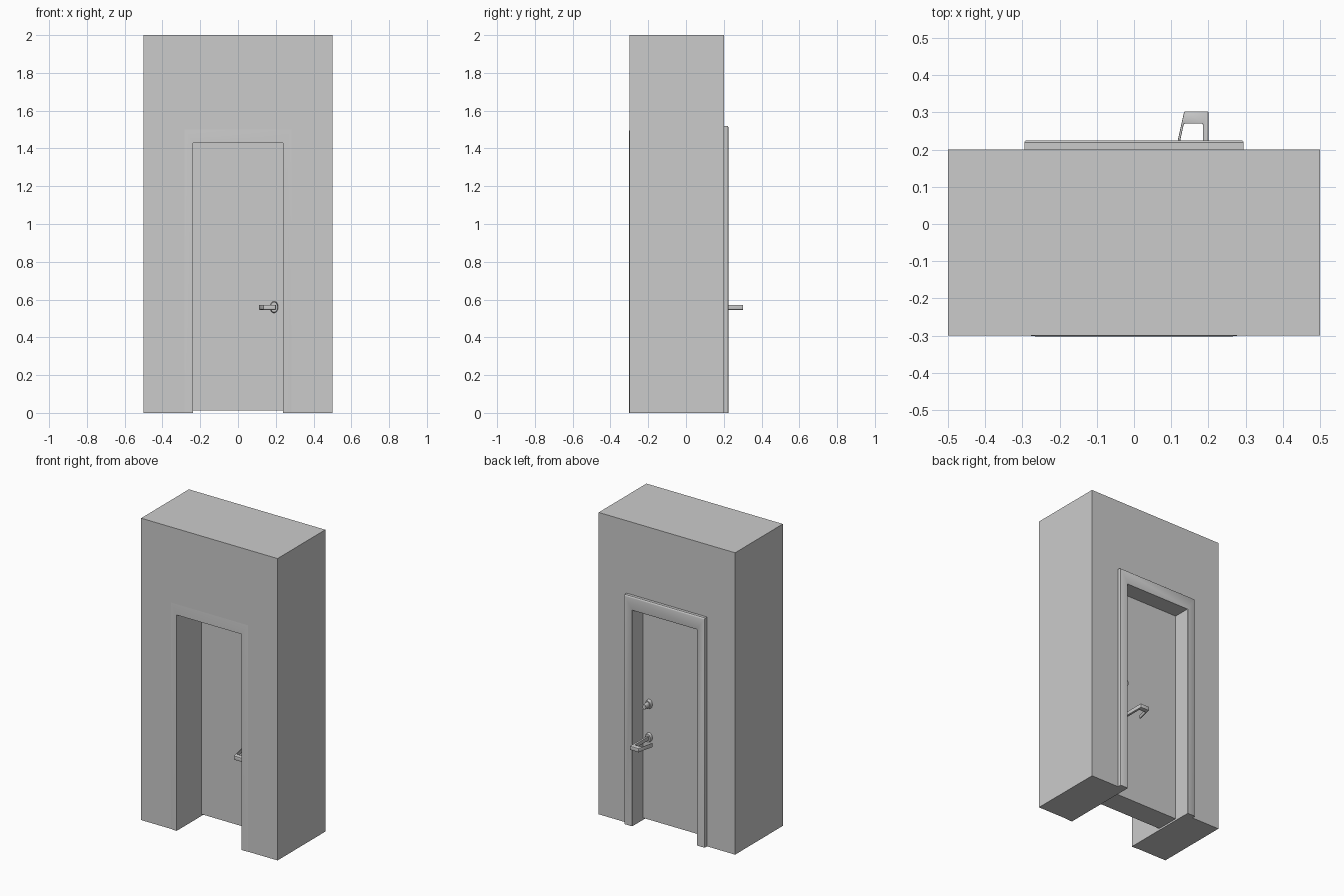
import bpy, bmesh, math
from mathutils import Matrix

if "Cube" in bpy.data.objects:
    bpy.data.objects.remove(bpy.data.objects["Cube"])

W, H = 0.237, 1.43            # half width and height of the opening
DOOR_F, DOOR_B = -0.045, 0.11  # door faces
MID = (DOOR_F + DOOR_B) / 2


def finish(name, bm, smooth=None):
    bmesh.ops.recalc_face_normals(bm, faces=bm.faces)
    me = bpy.data.meshes.new(name)
    bm.to_mesh(me)
    bm.free()
    ob = bpy.data.objects.new(name, me)
    bpy.context.collection.objects.link(ob)
    if smooth:
        bpy.ops.object.select_all(action='DESELECT')
        ob.select_set(True)
        bpy.context.view_layer.objects.active = ob
        bpy.ops.object.shade_smooth_by_angle(angle=math.radians(smooth))
    return ob


def prism(name, pts, direction, bevel=0):
    bm = bmesh.new()
    f = bm.faces.new([bm.verts.new(p) for p in pts])
    r = bmesh.ops.extrude_face_region(bm, geom=[f])
    bmesh.ops.translate(bm, vec=direction,
                        verts=[v for v in r['geom'] if isinstance(v, bmesh.types.BMVert)])
    if bevel:
        bmesh.ops.recalc_face_normals(bm, faces=bm.faces)
        bmesh.ops.bevel(bm, geom=bm.edges[:], offset=bevel, segments=2,
                        profile=0.5, affect='EDGES', clamp_overlap=True)
    return finish(name, bm, 40 if bevel else None)


def casing(name, section, zscale):
    # sweep an (offset, y) section around the opening with mitred corners
    bm = bmesh.new()
    rings = []
    for sx, z, up in ((-1, 0, 0), (-1, H, 1), (1, H, 1), (1, 0, 0)):
        rings.append([bm.verts.new((sx * (W + o), y, z + up * o * zscale)) for o, y in section])
    n = len(section)
    for a, b in zip(rings, rings[1:]):
        for i in range(n):
            j = (i + 1) % n
            bm.faces.new((a[i], a[j], b[j], b[i]))
    bm.faces.new(rings[0])
    bm.faces.new(rings[-1])
    return finish(name, bm, 35)


def disc(name, x, z, y0, y1, r, sx=1.0, r2=None):
    # round part along y, optionally squashed in x
    bm = bmesh.new()
    m = (Matrix.Translation((x, (y0 + y1) / 2, z)) @ Matrix.Diagonal((sx, 1, 1, 1))
         @ Matrix.Rotation(-math.pi / 2 if y1 > y0 else math.pi / 2, 4, 'X'))
    bmesh.ops.create_cone(bm, cap_ends=True, segments=24, radius1=r, radius2=r2 or r,
                          depth=abs(y1 - y0), matrix=m)
    return finish(name, bm, 40)


# Wall with door opening
prism("wall", [(x, -0.3, z) for x, z in (
    (-0.5, 0), (-0.5, 2), (0.5, 2), (0.5, 0), (W, 0), (W, H), (-W, H), (-W, 0))], (0, 0.5, 0))

# Door leaf, slightly above the floor
prism("door", [(-W, DOOR_F, 0.012), (W, DOOR_F, 0.012), (W, DOOR_F, H), (-W, DOOR_F, H)],
      (0, DOOR_B - DOOR_F, 0))

# Casings: raised at the back, almost flush at the front
casing("back_casing", [(0, 0.2), (0, 0.222), (0.003, 0.225), (0.052, 0.225),
                       (0.056, 0.223), (0.058, 0.219), (0.058, 0.2)], 1.55)
casing("front_casing", [(0, -0.3), (0, -0.303), (0.02, -0.303), (0.045, -0.3)], 1.55)

# Lever handles on both faces of the door
lever = [(0.2, 0.11), (0.2, 0.303), (0.135, 0.303), (0.11, 0.19), (0.117, 0.19),
         (0.134, 0.27), (0.185, 0.27), (0.185, 0.11)]
for side, flip in (("back", False), ("front", True)):
    fy = (lambda y: 2 * MID - y) if flip else (lambda y: y)
    prism(side + "_lever", [(x, fy(y), 0.546) for x, y in lever], (0, 0, 0.026), 0.0025)
    disc(side + "_rosette", 0.191, 0.56, fy(0.11), fy(0.13), 0.031, 0.7, 0.027)

# Deadbolt thumb turn on the back face
disc("lock_rosette", 0.191, 0.78, 0.11, 0.13, 0.031, 0.7, 0.027)
disc("lock_knob", 0.191, 0.78, 0.13, 0.165, 0.02, 0.7, 0.017)
